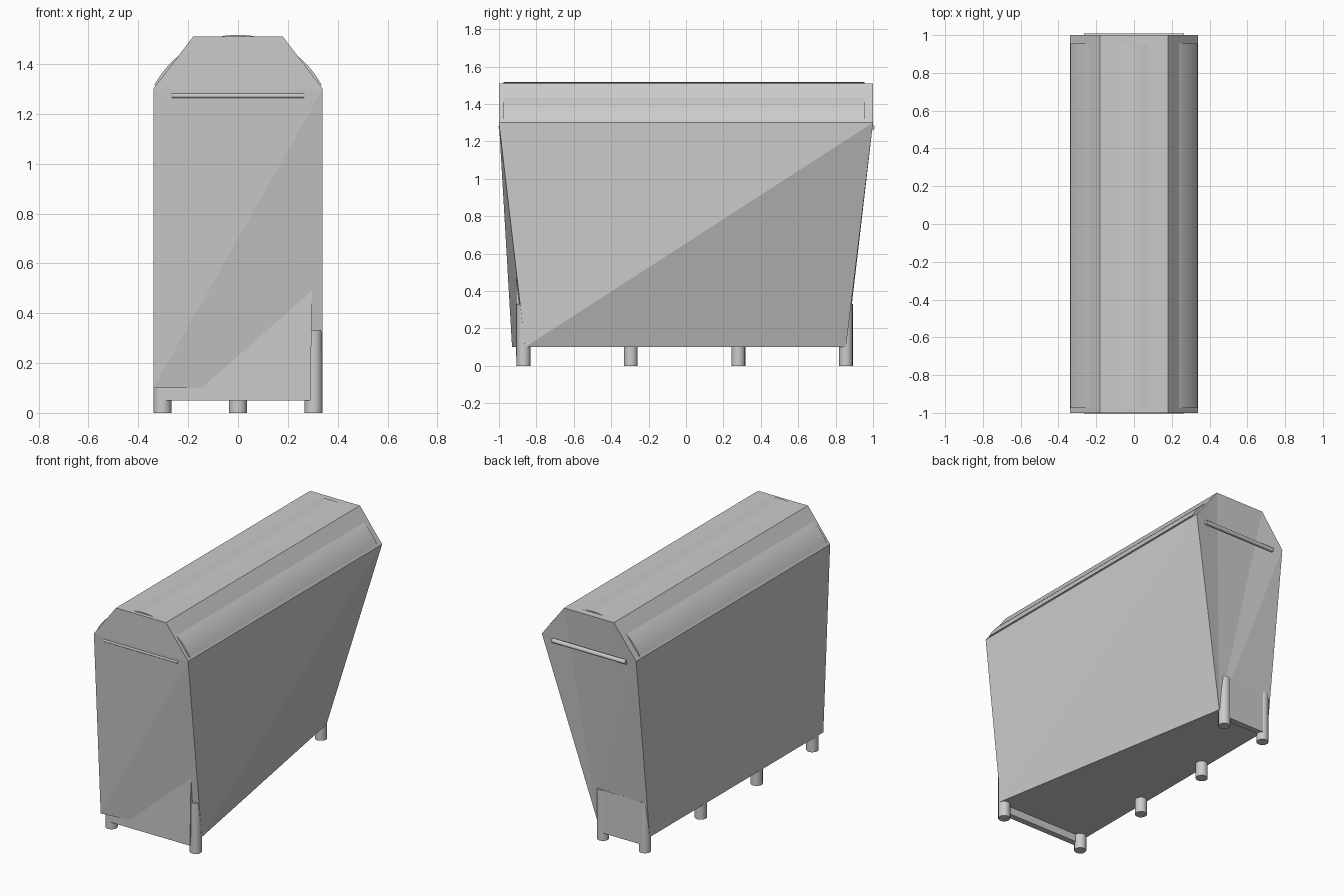
import bpy, bmesh, math

if "Cube" in bpy.data.objects:
    bpy.data.objects.remove(bpy.data.objects["Cube"])


def new_object(name, verts, faces):
    mesh = bpy.data.meshes.new(name)
    mesh.from_pydata(verts, [], faces)
    bm = bmesh.new()
    bm.from_mesh(mesh)
    bmesh.ops.recalc_face_normals(bm, faces=bm.faces)
    bm.to_mesh(mesh)
    bm.free()
    obj = bpy.data.objects.new(name, mesh)
    bpy.context.collection.objects.link(obj)
    return obj


def extrude_y(name, profile, y0, y1):
    n = len(profile)
    verts = [(x, y, z) for y in (y0, y1) for x, z in profile]
    faces = [tuple(range(n)), tuple(range(n, 2 * n))]
    faces += [(i, (i + 1) % n, n + (i + 1) % n, n + i) for i in range(n)]
    return new_object(name, verts, faces)


def smooth(obj):
    bpy.ops.object.select_all(action='DESELECT')
    obj.select_set(True)
    bpy.context.view_layer.objects.active = obj
    bpy.ops.object.shade_smooth_by_angle(angle=math.radians(35))


def cylinder(name, radius, depth, location, rotation=(0, 0, 0), sides=16):
    bpy.ops.mesh.primitive_cylinder_add(vertices=sides, radius=radius, depth=depth,
                                        location=location, rotation=rotation)
    obj = bpy.context.object
    obj.name = name
    smooth(obj)
    return obj


# Twisted body: the right wall sweeps inward towards the lower back corner
top = [(-0.34, 1.3), (-0.18, 1.51), (0.18, 1.51), (0.34, 1.3)]
verts = [(x, y, z) for y in (-1, 1) for x, z in top]
verts += [(-0.34, -0.93, 0.1), (0.34, -0.86, 0.1), (0.04, 0.855, 0.1), (-0.34, 0.86, 0.1)]
faces = [
    (0, 1, 2, 3), (0, 8, 3), (8, 9, 3),                   # front end
    (7, 6, 10), (6, 5, 10), (5, 4, 10), (4, 11, 10),      # back end
    (0, 1, 5, 4), (1, 2, 6, 5), (2, 3, 7, 6),             # roof
    (0, 4, 11, 8), (3, 9, 7), (9, 10, 7),                 # long walls
    (8, 9, 10, 11),                                       # floor
]
new_object("body", verts, faces)

# Barrel lid just breaking through the faceted roof
R, cz, half = 0.38, 1.137, math.asin(0.336 / 0.38)
steps = 32
arc = [(R * math.sin(a), cz + R * math.cos(a))
       for a in (-half + 2 * half * i / steps for i in range(steps + 1))]
smooth(extrude_y("barrel_lid", arc, -0.975, 0.955))

# Posts: four along the left wall, one at each right corner
posts = [(-0.303, y) for y in (-0.87, -0.295, 0.28, 0.855)] + [(0.303, -0.868), (0.0, 0.855)]
for i, (x, y) in enumerate(posts):
    cylinder(f"leg_{i + 1}", 0.037, 0.33, (x, y, 0.165))

# End boards between the posts
extrude_y("front_board", [(-0.3, 0.05), (0.29, 0.05), (0.3, 0.6), (-0.3, 0.6)], -0.91, -0.87)
extrude_y("back_board", [(-0.31, 0.05), (0.0, 0.05), (0.0, 0.33), (-0.31, 0.33)], 0.845, 0.885)

# Push bars at both ends
for name, y, r in (("front_bar", -0.993, 0.01), ("back_bar", 0.995, 0.014)):
    cylinder(name, r, 0.53, (0, y, 1.273), (0, math.pi / 2, 0))
